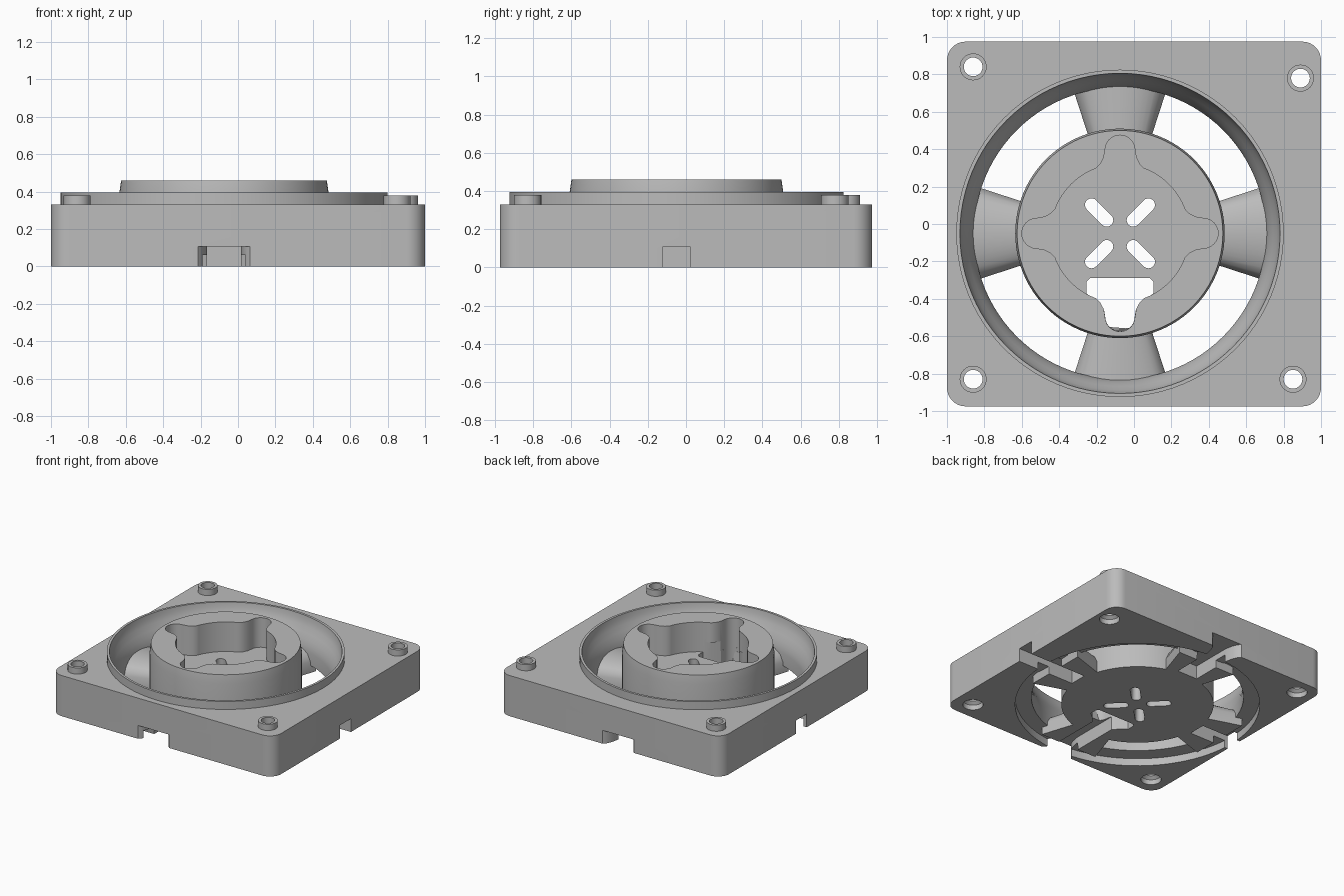
import bpy, bmesh, math
from math import cos, sin, pi
from mathutils import Matrix

cube = bpy.data.objects.get("Cube")
if cube:
    bpy.data.objects.remove(cube, do_unlink=True)

grey = bpy.data.materials.new("plain grey")
grey.use_nodes = True
grey.diffuse_color = (0.5, 0.5, 0.5, 1)
grey.node_tree.nodes["Principled BSDF"].inputs["Base Color"].default_value = (0.5, 0.5, 0.5, 1)

CX, CY = -0.075, -0.05      # hub axis
HOLES = [(-0.86, 0.84), (0.89, 0.78), (-0.86, -0.83), (0.85, -0.83)]


def finish(name, bm, x=0, y=0, turn=0):
    bmesh.ops.recalc_face_normals(bm, faces=bm.faces)
    bm.transform(Matrix.Translation((x, y, 0)) @ Matrix.Rotation(turn, 4, 'Z'))
    mesh = bpy.data.meshes.new(name)
    bm.to_mesh(mesh)
    bm.free()
    mesh.materials.append(grey)
    ob = bpy.data.objects.new(name, mesh)
    bpy.context.collection.objects.link(ob)
    return ob


def prism(name, pts, z0, z1, x=0, y=0, turn=0, bevel=0):
    bm = bmesh.new()
    face = bm.faces.new([bm.verts.new((px, py, z0)) for px, py in pts])
    new = bmesh.ops.extrude_face_region(bm, geom=[face])["geom"]
    bmesh.ops.translate(bm, vec=(0, 0, z1 - z0),
                        verts=[v for v in new if isinstance(v, bmesh.types.BMVert)])
    if bevel:
        sides = [e for e in bm.edges if abs(e.verts[0].co.z - e.verts[1].co.z) > 0.01]
        bmesh.ops.bevel(bm, geom=sides, offset=bevel, segments=8, affect='EDGES', profile=0.5)
    return finish(name, bm, x, y, turn)


def lathe(name, profile, x=CX, y=CY, n=96):
    # closed solid from (radius, height) pairs, capped at both ends
    bm = bmesh.new()
    rings = [[bm.verts.new((r * cos(2 * pi * i / n), r * sin(2 * pi * i / n), z))
              for i in range(n)] for r, z in profile]
    for a, b in zip(rings, rings[1:]):
        for i in range(n):
            j = (i + 1) % n
            bm.faces.new((a[i], a[j], b[j], b[i]))
    bm.faces.new(rings[0])
    bm.faces.new(rings[-1])
    return finish(name, bm, x, y)


def arc(cx, r, a0, a1, n=12):
    return [(cx + r * cos(a0 + (a1 - a0) * i / n), r * sin(a0 + (a1 - a0) * i / n))
            for i in range(n + 1)]


def boolean(target, tools, op='DIFFERENCE'):
    bpy.context.view_layer.objects.active = target
    for tool in tools:
        tool.hide_render = True
        mod = target.modifiers.new("cut", 'BOOLEAN')
        mod.operation, mod.solver, mod.object = op, 'EXACT', tool
        bpy.ops.object.modifier_apply(modifier=mod.name)


# square housing with raised lip and flared bore
housing = prism("housing", [(-1, -0.975), (1, -0.975), (1, 0.975), (-1, 0.975)],
                0, 0.33, bevel=0.1)
lip = lathe("lip", [(0.875, 0.2), (0.875, 0.395)])
bore = lathe("bore", [(0.9, -0.1), (0.9, 0.06), (0.78, 0.06), (0.78, 0.16), (0.787, 0.2),
                      (0.8, 0.24), (0.818, 0.28), (0.838, 0.32), (0.851, 0.36),
                      (0.856, 0.396), (0.856, 0.5)])
collars = [lathe("collar", [(0.072, 0.25), (0.072, 0.38)], x, y, 32) for x, y in HOLES]
drills = [lathe("drill", [(0.075, -0.1), (0.075, 0.04), (0.05, 0.06), (0.05, 0.5)], x, y, 32)
          for x, y in HOLES]

# hub with lobed pocket
hub = lathe("hub", [(0.56, 0), (0.56, 0.39), (0.55, 0.46)])
pocket = [lathe("pocket", [(0.37, 0.22), (0.37, 0.6)])]
lobe = [(0.2, -0.14), (0.335, -0.14), (0.37, -0.105), (0.405, -0.087)] \
    + arc(0.445, 0.08, -pi / 2, pi / 2) \
    + [(0.405, 0.087), (0.37, 0.105), (0.335, 0.14), (0.2, 0.14)]
slot = arc(0.215, 0.035, -pi / 2, pi / 2) + arc(0.1, 0.035, pi / 2, 3 * pi / 2)
slots = []
for k in range(4):
    pocket.append(prism("pocket_lobe", lobe, 0.22, 0.6, CX, CY, k * pi / 2))
    slots.append(prism("slot", slot, -0.1, 0.3, CX, CY, (k + 0.5) * pi / 2))

# flared cable opening through the hub floor
opening = prism("opening", [(0.26, -0.18), (0.32, -0.18), (0.36, -0.13), (0.41, -0.085)]
                + arc(0.445, 0.079, -pi / 2, pi / 2)
                + [(0.41, 0.085), (0.36, 0.13), (0.32, 0.18), (0.26, 0.18),
                   (0.24, 0.16), (0.24, -0.16)], -0.1, 0.3, CX, CY, -pi / 2)


# cable channels under the spokes, flared at the front and back edges
def channel(turn, inner, edge, half, flare):
    side = [(inner, half), (edge - 0.12, half), (edge - 0.06, half + flare * 0.25),
            (edge - 0.02, half + flare * 0.6), (edge, half + flare), (edge + 0.2, half + flare)]
    return prism("channel", [(x, -y) for x, y in side] + side[::-1],
                 -0.1, 0.108, CX, CY, turn)


channels = [channel(0, 0.57, 1.075, 0.07, 0), channel(pi / 2, 0.57, 1.025, 0.09, 0.05),
            channel(pi, 0.57, 0.925, 0.07, 0), channel(-pi / 2, 0.25, 0.925, 0.09, 0.05)]

boolean(housing, [lip] + collars, 'UNION')
boolean(housing, [bore] + drills + channels)
boolean(hub, pocket + slots + [opening, channels[3]])


# wedge spokes with rounded tops
def spoke(turn):
    bm = bmesh.new()
    n, half = 16, math.radians(18)
    loops = []
    for r in (0.52, 0.83):
        angles = [half * (2 * i / n - 1) for i in range(n + 1)]
        top = [(r * cos(a), r * sin(a), 0.09 + 0.1 * math.sqrt(max(0, 1 - (a / half) ** 2)))
               for a in angles]
        base = [(r * cos(half), r * sin(half), 0), (r * cos(half), -r * sin(half), 0)]
        loops.append([bm.verts.new(p) for p in top + base])
    m = len(loops[0])
    for i in range(m):
        j = (i + 1) % m
        bm.faces.new((loops[0][i], loops[0][j], loops[1][j], loops[1][i]))
    for loop in loops:
        bm.faces.new(loop)
    return finish("spoke", bm, CX, CY, turn)


parts = [housing, hub]
for k, side in enumerate(("left", "back", "right", "front")):
    ob = spoke(k * pi / 2)
    ob.name = side + "_spoke"
    boolean(ob, [channels[k]])
    parts.append(ob)

for ob in [lip, bore, opening] + collars + drills + pocket + slots + channels:
    bpy.data.objects.remove(ob, do_unlink=True)

# smooth curved walls, sharp edges
bpy.ops.object.select_all(action='DESELECT')
for ob in parts:
    ob.select_set(True)
bpy.context.view_layer.objects.active = housing
bpy.ops.object.shade_smooth_by_angle(angle=math.radians(30))
